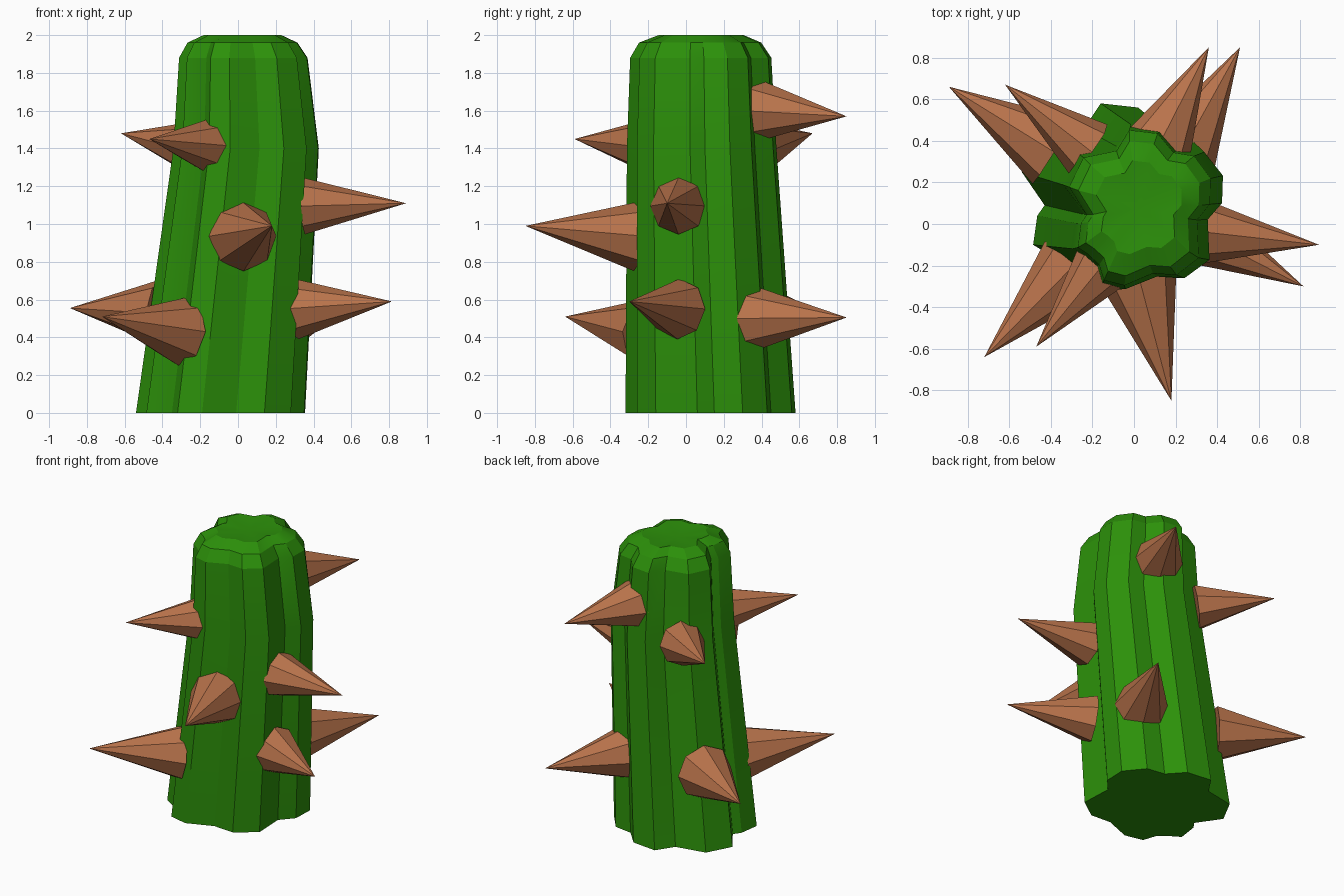
import bpy, bmesh, math
from mathutils import Vector

if "Cube" in bpy.data.objects:
    bpy.data.objects.remove(bpy.data.objects["Cube"])


def material(name, color):
    m = bpy.data.materials.new(name)
    m.diffuse_color = (*color, 1)
    m.use_nodes = True
    m.node_tree.nodes["Principled BSDF"].inputs["Base Color"].default_value = m.diffuse_color
    return m


def add_object(name, bm, mat):
    bmesh.ops.recalc_face_normals(bm, faces=bm.faces)
    mesh = bpy.data.meshes.new(name)
    bm.to_mesh(mesh)
    bm.free()
    mesh.materials.append(mat)
    ob = bpy.data.objects.new(name, mesh)
    bpy.context.collection.objects.link(ob)
    return ob


green = material("cactus_green", (0.025, 0.28, 0.003))
brown = material("spine_brown", (0.48, 0.17, 0.07))

# Ribbed cross-section of the stem at ground level
outline = [(.14, -.26), (.28, -.16), (.27, .06), (.35, .15), (.355, .3),
           (.25, .43), (.12, .45), (.02, .56), (-.16, .58), (-.24, .46),
           (-.45, .42), (-.54, .25), (-.43, .09), (-.465, .04), (-.485, -.1),
           (-.42, -.14), (-.35, -.2), (-.32, -.29), (-.19, -.32), (-.01, -.25)]
base = (-.09, .13)

# Stem rings: height, centre x, centre y, scale x, scale y
rings = [(0, -.09, .13, 1, 1), (1.4, .045, .083, .86, .88),
         (1.88, .03, .078, .76, .83), (1.96, .025, .075, .65, .72),
         (2.0, .025, .08, .46, .5)]
bm = bmesh.new()
loops = []
for z, cx, cy, sx, sy in rings:
    loops.append([bm.verts.new((cx + (x - base[0]) * sx, cy + (y - base[1]) * sy, z))
                  for x, y in outline])
n = len(outline)
for a, b in zip(loops, loops[1:]):
    for i in range(n):
        j = (i + 1) % n
        bm.faces.new((a[i], a[j], b[j], b[i]))
bm.faces.new(loops[0][::-1])
# Slightly sunken crown
crown = bm.verts.new((.025, .08, 1.98))
for i in range(n):
    bm.faces.new((loops[-1][i], loops[-1][(i + 1) % n], crown))
stem = add_object("stem", bm, green)
bpy.context.view_layer.objects.active = stem
stem.select_set(True)
bpy.ops.object.shade_smooth_by_angle(angle=math.radians(22))

# Spines: base centre, tip, base radius
spines = [((-.22, .36, 1.40), (-.62, .67, 1.48), .15),
          ((-.165, -.215, 1.415), (-.47, -.59, 1.45), .14),
          ((.35, -.04, 1.095), (.89, -.10, 1.11), .15),
          ((.025, -.26, .935), (.18, -.85, .99), .185),
          ((-.39, .35, .53), (-.89, .66, .555), .185),
          ((-.30, -.21, .43), (-.72, -.64, .51), .18),
          ((.31, -.04, .55), (.815, -.30, .59), .16),
          ((.235, .355, .50), (.51, .85, .505), .175),
          ((.12, .38, 1.60), (.36, .85, 1.57), .165)]
for k, (root, tip, r) in enumerate(spines, 1):
    root, tip = Vector(root), Vector(tip)
    rot = (tip - root).to_track_quat('Z', 'Y')
    bm = bmesh.new()
    bmesh.ops.create_cone(bm, cap_ends=True, segments=8, radius1=r, radius2=0,
                          depth=(tip - root).length)
    bmesh.ops.remove_doubles(bm, verts=bm.verts, dist=1e-4)
    for v in bm.verts:
        v.co = rot @ v.co + (root + tip) / 2
    add_object(f"spine_{k}", bm, brown)
